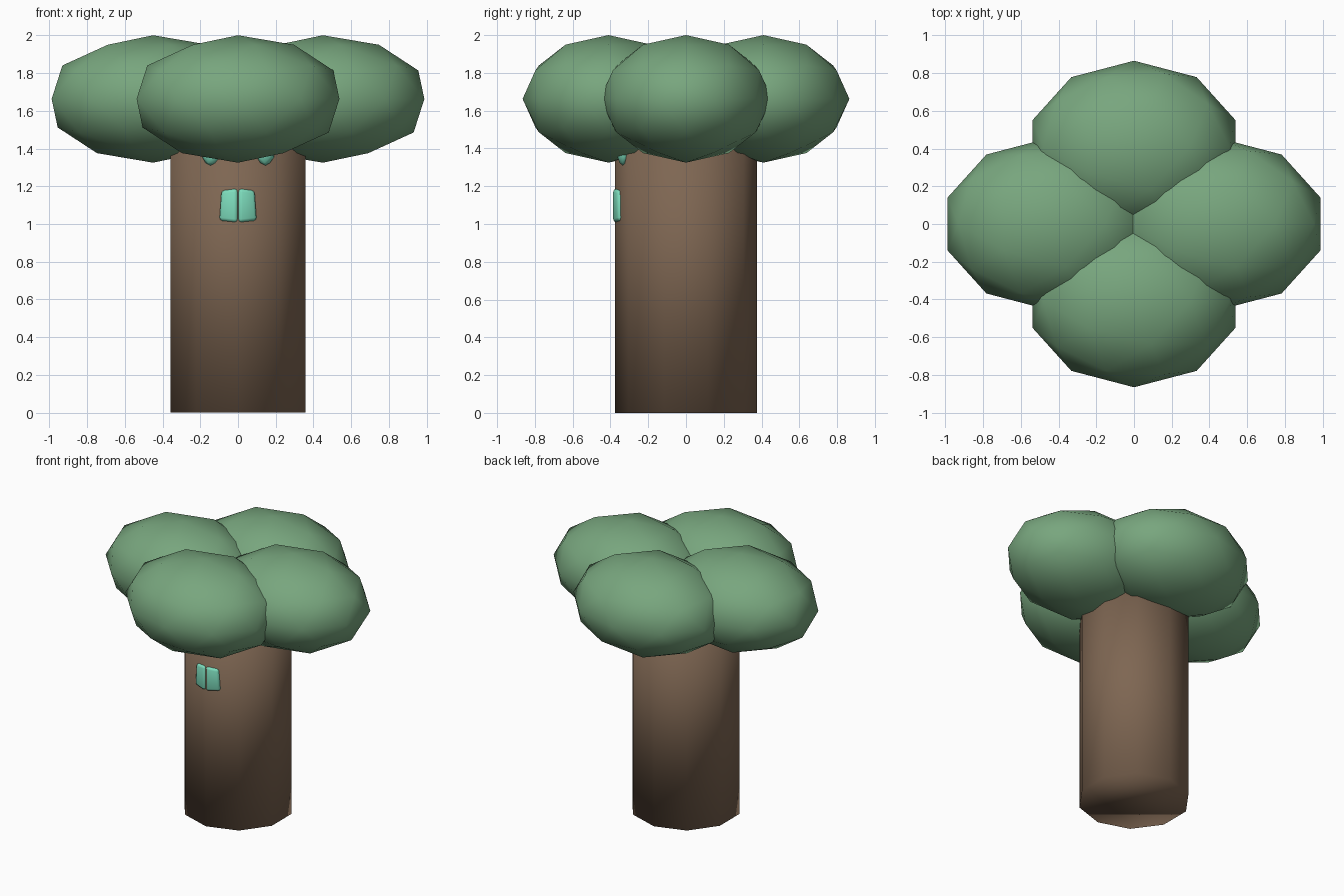
import bpy, bmesh, math
from mathutils import Matrix, Vector

if "Cube" in bpy.data.objects:
    bpy.data.objects.remove(bpy.data.objects["Cube"])


def material(name, rgb):
    m = bpy.data.materials.new(name)
    lin = [((c / 255 + 0.055) / 1.055) ** 2.4 for c in rgb]
    m.diffuse_color = (*lin, 1)
    m.use_nodes = True
    m.node_tree.nodes["Principled BSDF"].inputs["Base Color"].default_value = m.diffuse_color
    return m


BARK = material("brown bark", (126, 102, 82))
LEAF = material("leaf green", (120, 166, 126))
TEAL = material("teal", (126, 222, 190))


def finish(name, bm, mat, location=(0, 0, 0), turn=0):
    me = bpy.data.meshes.new(name)
    for f in bm.faces:
        f.smooth = True
    bm.to_mesh(me)
    bm.free()
    me.materials.append(mat)
    ob = bpy.data.objects.new(name, me)
    ob.location = location
    ob.rotation_euler.z = turn
    bpy.context.collection.objects.link(ob)
    return ob


def blob(name, mat, location, radii, turn=0):
    bm = bmesh.new()
    bmesh.ops.create_icosphere(bm, subdivisions=2, radius=1)
    bmesh.ops.scale(bm, vec=Vector(radii), verts=bm.verts)
    return finish(name, bm, mat, location, turn)


# ten-sided trunk with a corner facing front
bm = bmesh.new()
bmesh.ops.create_cone(bm, cap_ends=True, segments=10, radius1=0.377, radius2=0.377,
                      depth=1.62, matrix=Matrix.Translation((0, 0, 0.81)))
finish("trunk", bm, BARK)

# four foliage clumps
for name, x, y in (("left", -0.45, 0), ("right", 0.45, 0),
                   ("front", 0, -0.41), ("back", 0, 0.41)):
    blob(name + "_foliage", LEAF, (x, y, 1.6625), (0.565, 0.455, 0.3375))

for side, s in (("left", -1), ("right", 1)):
    # eyes tucked under the foliage
    blob(side + "_eye", TEAL, (s * 0.145, -0.335, 1.40), (0.055, 0.03, 0.09),
         s * math.radians(18))

    # tooth: rounded block, a little wider at the bottom, lying on the trunk face
    bm = bmesh.new()
    bmesh.ops.create_cube(bm, size=1)
    bmesh.ops.scale(bm, vec=(0.096, 0.05, 0.18), verts=bm.verts)
    for v in bm.verts:
        if v.co.x * s > 0:
            v.co.x += s * (0.006 if v.co.z < 0 else -0.006)
            v.co.z += 0.01 if v.co.z < 0 else -0.01
    bmesh.ops.bevel(bm, geom=bm.edges[:], offset=0.017, segments=2,
                    profile=0.5, affect='EDGES')
    finish(side + "_tooth", bm, TEAL, (s * 0.045, -0.352, 1.098), s * math.radians(18))
